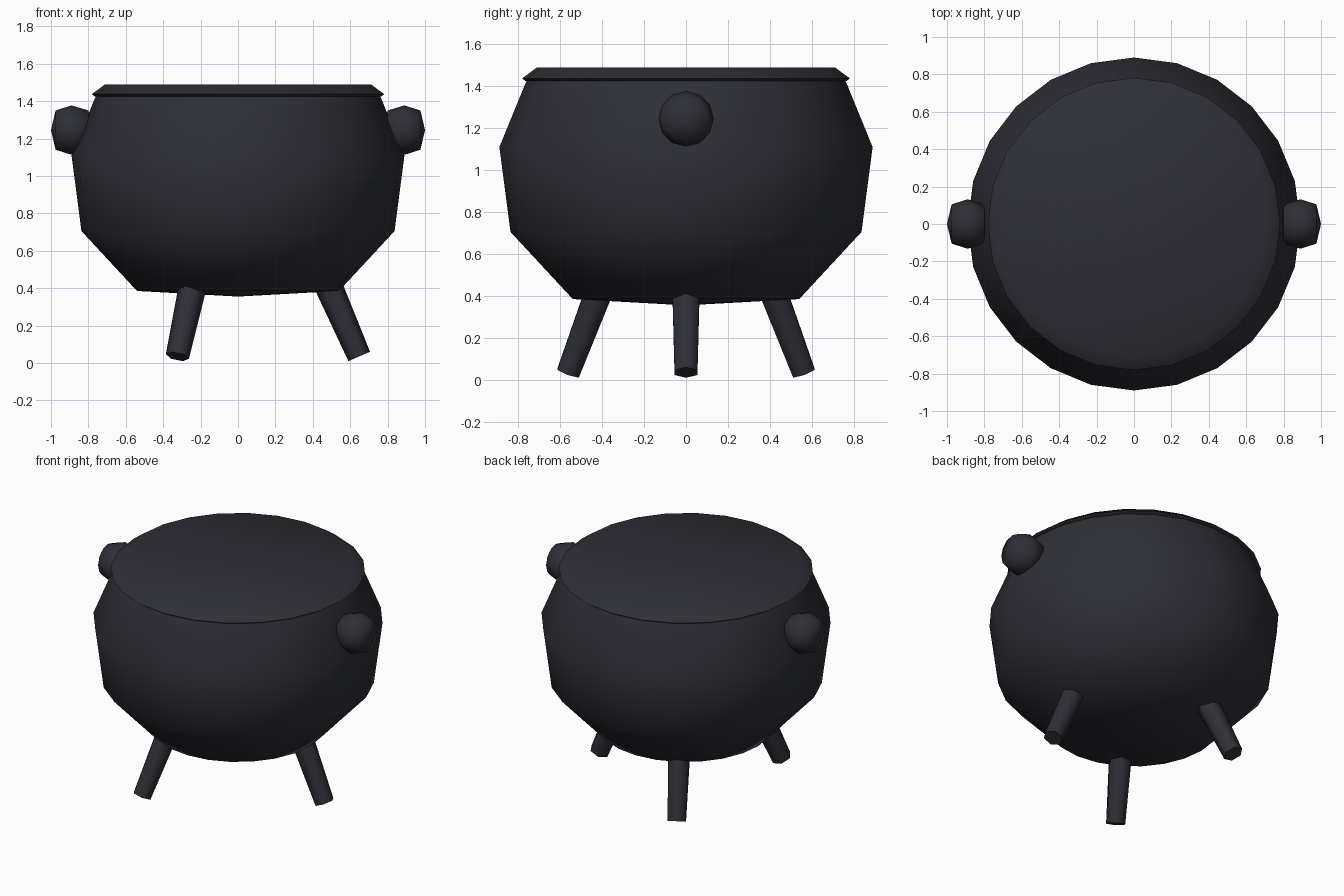
import bpy, bmesh, math
from mathutils import Matrix, Vector

if "Cube" in bpy.data.objects:
    bpy.data.objects.remove(bpy.data.objects["Cube"])

iron = bpy.data.materials.new("dark iron")
iron.diffuse_color = (0.028, 0.029, 0.038, 1)
iron.use_nodes = True
iron.node_tree.nodes["Principled BSDF"].inputs["Base Color"].default_value = iron.diffuse_color


def lathe(name, profile, sides, matrix=Matrix(), smooth=65):
    """Revolve (radius, height) points around z; radius 0 makes a pole."""
    bm = bmesh.new()
    rings = []
    for r, z in profile:
        if r == 0:
            rings.append([bm.verts.new((0, 0, z))] * sides)
        else:
            rings.append([bm.verts.new((r * math.cos(a), r * math.sin(a), z))
                          for a in (2 * math.pi * i / sides for i in range(sides))])
    for low, high in zip(rings, rings[1:]):
        for i in range(sides):
            j = (i + 1) % sides
            corners = list(dict.fromkeys((low[i], low[j], high[j], high[i])))
            bm.faces.new(corners)
    bmesh.ops.transform(bm, matrix=matrix, verts=bm.verts)
    bmesh.ops.recalc_face_normals(bm, faces=bm.faces)
    mesh = bpy.data.meshes.new(name)
    bm.to_mesh(mesh)
    bm.free()
    mesh.materials.append(iron)
    obj = bpy.data.objects.new(name, mesh)
    bpy.context.collection.objects.link(obj)
    bpy.ops.object.select_all(action='DESELECT')
    obj.select_set(True)
    bpy.context.view_layer.objects.active = obj
    bpy.ops.object.shade_smooth_by_angle(angle=math.radians(smooth))
    return obj


# Round pot body
lathe("pot_body", [(0, 0.355), (0.54, 0.385), (0.837, 0.705), (0.89, 1.11),
                   (0.76, 1.428)], 24)

# Bevelled lid closing the top
lathe("lid", [(0, 1.425), (0.765, 1.425), (0.782, 1.437), (0.71, 1.49),
              (0, 1.49)], 24)

# Rounded knob handles on both sides
for name, side in (("right_handle", 1), ("left_handle", -1)):
    place = Matrix.Translation((side * 0.89, 0, 1.245)) @ Matrix.Rotation(side * math.pi / 2, 4, 'Y')
    lathe(name, [(0, -0.11), (0.105, -0.09), (0.132, 0), (0.105, 0.085),
                 (0, 0.11)], 12, place)

# Three splayed, tapered six-sided legs
foot, hip = Vector((0.648, 0, 0.035)), Vector((0.45, 0, 0.49))
axis = hip - foot
tilt = Matrix.Rotation(math.atan2(axis.x, axis.z), 4, 'Y')
for k in range(3):
    place = Matrix.Rotation(k * math.tau / 3, 4, 'Z') @ Matrix.Translation(foot) @ tilt
    lathe(f"leg_{k + 1}", [(0, 0), (0.063, 0), (0.077, axis.length),
                           (0, axis.length)], 6, place)
